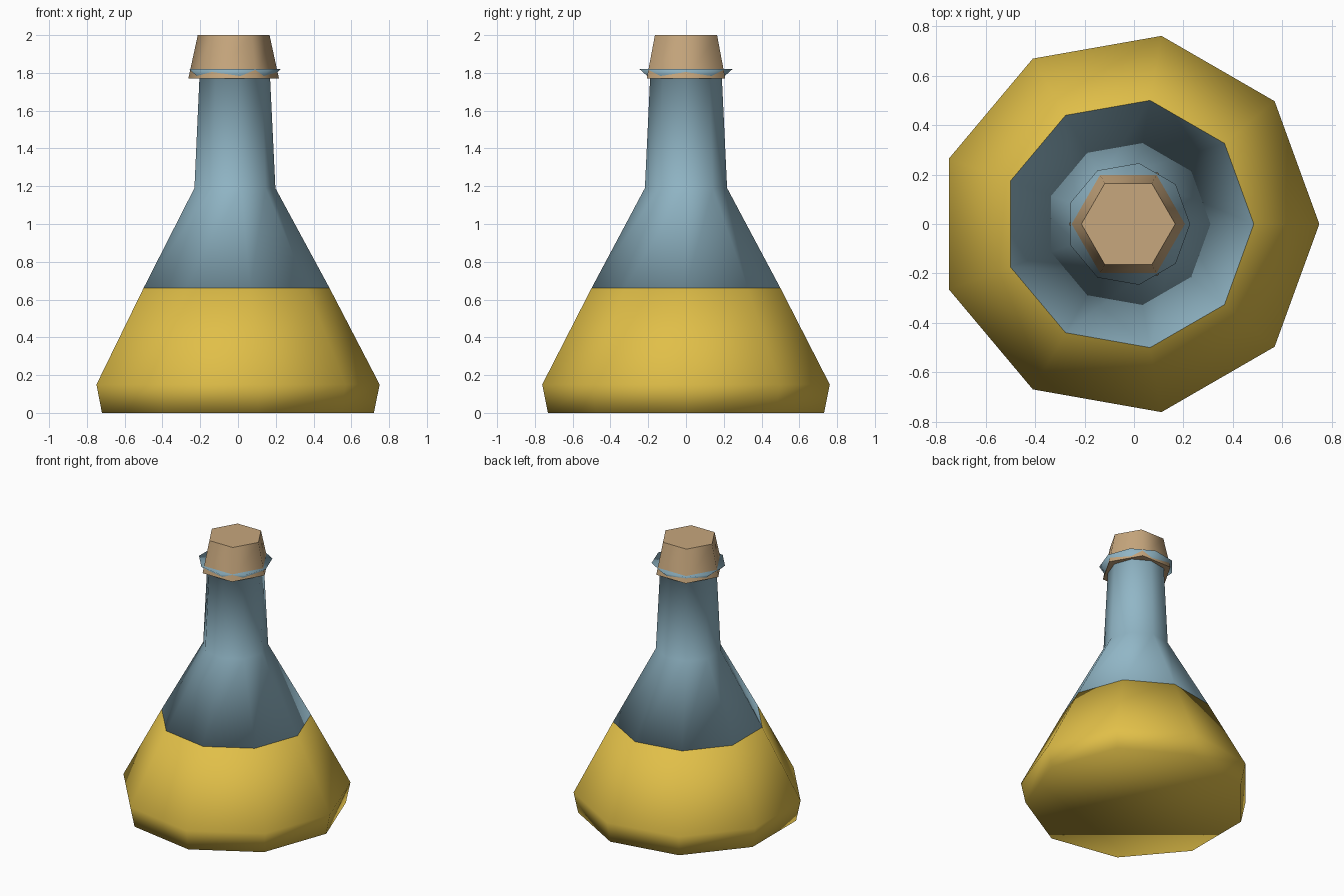
import bpy, bmesh, math

if "Cube" in bpy.data.objects:
    bpy.data.objects.remove(bpy.data.objects["Cube"], do_unlink=True)

CENTRE_X = -0.023


def make_material(name, rgb):
    mat = bpy.data.materials.new(name)
    mat.use_nodes = True
    colour = (*rgb, 1.0)
    mat.diffuse_color = colour
    mat.node_tree.nodes["Principled BSDF"].inputs["Base Color"].default_value = colour
    return mat


def lathe(name, sides, profile, mat):
    """Closed solid of revolution from (radius, height) pairs, bottom to top."""
    bm = bmesh.new()
    rings = []
    for radius, z in profile:
        angles = [math.tau * i / sides for i in range(sides)]
        rings.append([bm.verts.new((radius * math.cos(a), radius * math.sin(a), z))
                      for a in angles])
    for low, high in zip(rings, rings[1:]):
        for i in range(sides):
            j = (i + 1) % sides
            bm.faces.new((low[i], low[j], high[j], high[i]))
    bm.faces.new(rings[0][::-1])
    bm.faces.new(rings[-1])
    for face in bm.faces:
        face.smooth = True
    mesh = bpy.data.meshes.new(name)
    bm.to_mesh(mesh)
    bm.free()
    mesh.materials.append(mat)
    obj = bpy.data.objects.new(name, mesh)
    obj.location.x = CENTRE_X
    bpy.context.collection.objects.link(obj)
    return obj


yellow = make_material("yellow liquid", (0.75, 0.52, 0.065))
blue = make_material("blue glass", (0.283, 0.468, 0.565))
tan = make_material("tan cork", (0.57, 0.385, 0.205))

# Filled lower flask
lathe("liquid", 9, [(0.742, 0), (0.773, 0.15), (0.508, 0.66)], yellow)

# Empty shoulder, neck and flared lip
lathe("glass_neck", 9, [(0.508, 0.66), (0.221, 1.19), (0.193, 1.77), (0.25, 1.82)], blue)

# Tapered six-sided stopper, with sharp rims
stopper = lathe("cork_stopper", 6, [(0.24, 1.77), (0.19, 2.0)], tan)
bpy.ops.object.select_all(action="DESELECT")
stopper.select_set(True)
bpy.context.view_layer.objects.active = stopper
bpy.ops.object.shade_smooth_by_angle(angle=math.radians(65))
